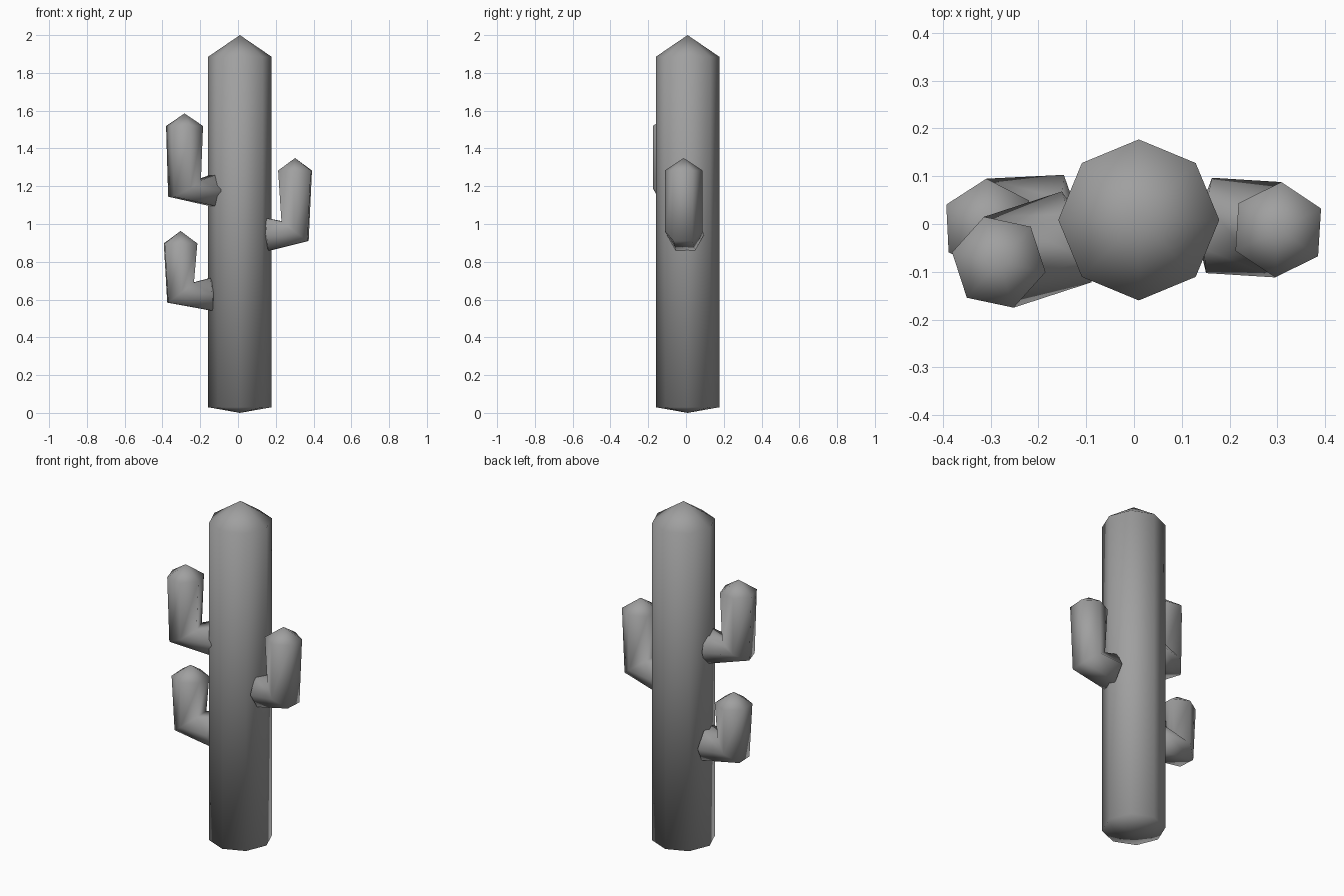
import bpy, math
from mathutils import Vector

if "Cube" in bpy.data.objects:
    bpy.data.objects.remove(bpy.data.objects["Cube"])

grey = bpy.data.materials.new("plain_grey")
grey.diffuse_color = (0.35, 0.35, 0.35, 1)
grey.use_nodes = True
grey.node_tree.nodes["Principled BSDF"].inputs["Base Color"].default_value = grey.diffuse_color
UP = Vector((0, 0, 1))


def ring(center, side, up, radius, sides):
    """Regular polygon around center, first corner along side."""
    angles = [2 * math.pi * i / sides for i in range(sides)]
    return [center + radius * (math.cos(a) * side + math.sin(a) * up) for a in angles]


def capped_tube(name, start, rings, end):
    """Join rings into a tube closed by a pointed fan at each end."""
    n = len(rings[0])
    verts = [start] + [v for r in rings for v in r] + [end]
    last = len(verts) - 1
    faces = []
    for i in range(n):
        j = (i + 1) % n
        faces.append((0, 1 + j, 1 + i))
        for k in range(len(rings) - 1):
            a, b = 1 + k * n, 1 + (k + 1) * n
            faces.append((a + i, a + j, b + j, b + i))
        faces.append((last - n + i, last - n + j, last))
    mesh = bpy.data.meshes.new(name)
    mesh.from_pydata(verts, [], faces)
    mesh.materials.append(grey)
    mesh.shade_smooth()
    obj = bpy.data.objects.new(name, mesh)
    bpy.context.collection.objects.link(obj)


def arm(name, root, elbow, tip_z, root_tilt, elbow_tilt):
    """Bent six-sided arm: root ring, mitred elbow ring, level tip ring."""
    root, elbow = Vector(root), Vector(elbow)
    out = elbow - root
    out.z = 0
    out.normalize()
    side = UP.cross(out)

    def tilted(deg):
        a = math.radians(deg)
        return math.cos(a) * UP - math.sin(a) * out

    tip = Vector((elbow.x, elbow.y, tip_z))
    # ring planes turn from upright at the root to level at the tip
    rings = [ring(c, side, tilted(t), 0.1, 6)
             for c, t in ((root, root_tilt), (elbow, elbow_tilt), (tip, 90))]
    capped_tube(name, root - out * 0.03, rings, tip + UP * 0.066)


# trunk
axis = Vector((0.01, 0.0085, 0))
trunk_rings = [ring(axis + UP * z, Vector((1, 0, 0)), Vector((0, 1, 0)), 0.1685, 8)
               for z in (0.03, 1.885)]
capped_tube("trunk", axis, trunk_rings, axis + UP * 2)

# arms
arm("upper_left_arm", (-0.12, -0.027, 1.178), (-0.283, -0.08, 1.188), 1.519, 0, 60)
arm("lower_left_arm", (-0.142, 0.003, 0.627), (-0.304, -0.005, 0.637), 0.897, -4, 52)
arm("right_arm", (0.157, -0.003, 0.945), (0.302, -0.012, 0.962), 1.283, 5, 53)
